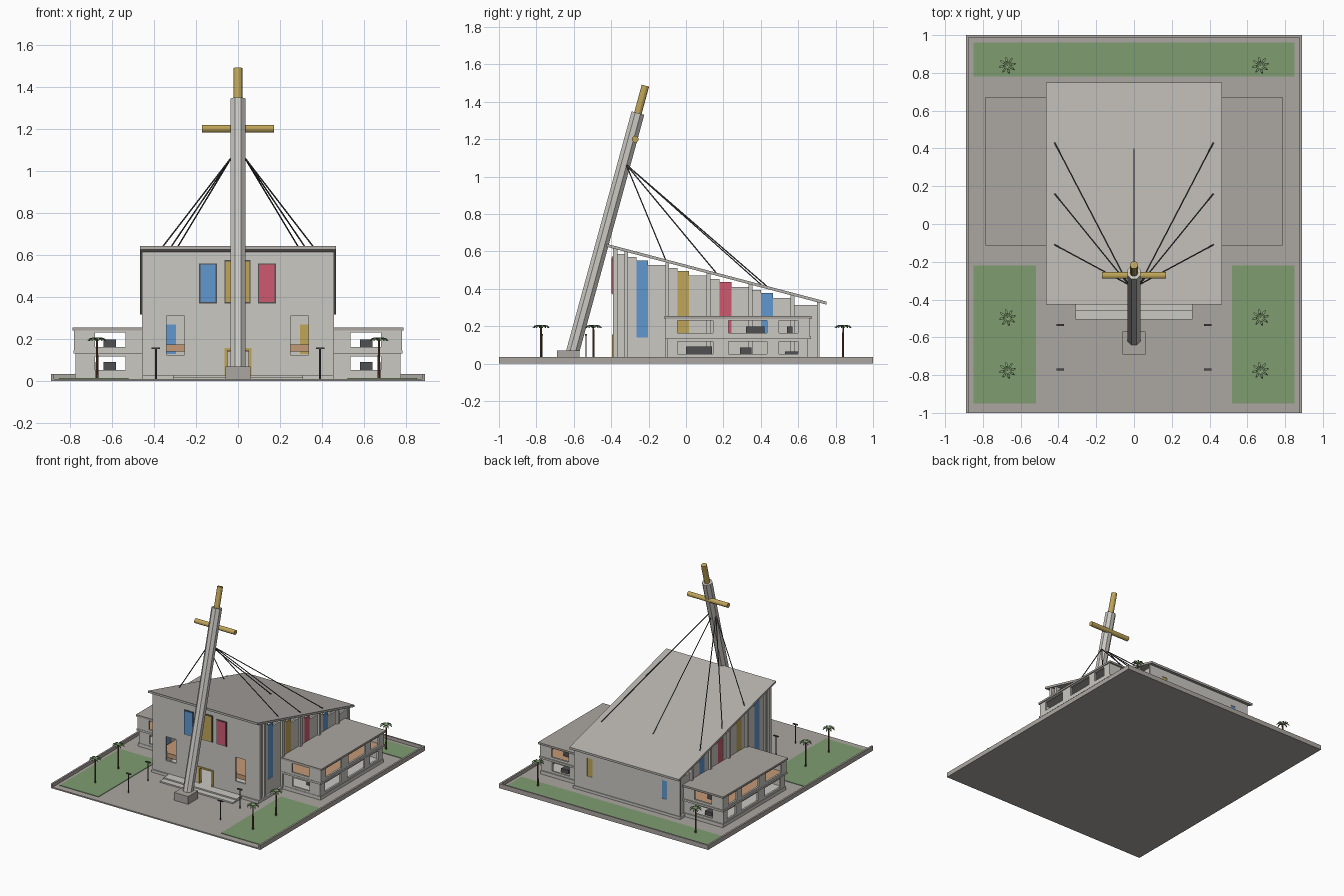
import bpy, bmesh, math
from mathutils import Vector, Matrix

cube = bpy.data.objects.get("Cube")
if cube:
    bpy.data.objects.remove(cube, do_unlink=True)


def material(name, *rgb):
    m = bpy.data.materials.new(name)
    m.use_nodes = True
    m.diffuse_color = (*rgb, 1)
    bsdf = m.node_tree.nodes["Principled BSDF"]
    bsdf.inputs["Base Color"].default_value = (*rgb, 1)
    bsdf.inputs["Roughness"].default_value = 0.8
    return m


WALL = material("pale concrete", .59, .58, .54)
GROUND = material("paving", .41, .38, .355)
ROOF = material("roof grey", .47, .45, .42)
GRASS = material("grass green", .21, .34, .16)
GOLD = material("gold", .53, .38, .1)
BLUE = material("blue glass", .12, .31, .62)
RED = material("red glass", .62, .1, .16)
WOOD = material("warm wood", .55, .32, .18)
DARK = material("dark metal", .08, .08, .085)
BARK = material("bark brown", .14, .07, .04)


def make(name, bm, mat):
    bmesh.ops.recalc_face_normals(bm, faces=bm.faces)
    me = bpy.data.meshes.new(name)
    bm.to_mesh(me)
    bm.free()
    me.materials.append(mat)
    ob = bpy.data.objects.new(name, me)
    bpy.context.collection.objects.link(ob)
    return ob


def box(name, x, y, z, mat):
    """Box from three (low, high) ranges."""
    bm = bmesh.new()
    bmesh.ops.create_cube(bm, size=1)
    for v in bm.verts:
        v.co = [lo + (c + .5) * (hi - lo) for c, (lo, hi) in zip(v.co, (x, y, z))]
    return make(name, bm, mat)


def rod(name, a, b, r, mat, sides=6, r2=None):
    """Straight prism between two points."""
    a, b = Vector(a), Vector(b)
    bm = bmesh.new()
    bmesh.ops.create_cone(bm, cap_ends=True, segments=sides, radius1=r,
                          radius2=r2 or r, depth=(b - a).length)
    turn = (b - a).to_track_quat('Z', 'Y').to_matrix().to_4x4()
    spin = Matrix.Rotation(math.pi / sides, 4, 'Z')
    bm.transform(Matrix.Translation((a + b) / 2) @ turn @ spin)
    return make(name, bm, mat)


def wall(name, axis, pos, u, v, holes=(), thick=.014, mat=WALL):
    """Upright wall at x or y = pos, with rectangular holes (u0, u1, v0, v1)."""
    us = sorted({*u, *(c for h in holes for c in h[:2])})
    vs = sorted({*v, *(c for h in holes for c in h[2:])})
    bm = bmesh.new()
    place = lambda p, q: (pos, p, q) if axis == 'x' else (p, pos, q)
    grid = {(p, q): bm.verts.new(place(p, q)) for p in us for q in vs}
    for p0, p1 in zip(us, us[1:]):
        for q0, q1 in zip(vs, vs[1:]):
            p, q = (p0 + p1) / 2, (q0 + q1) / 2
            if not any(h[0] < p < h[1] and h[2] < q < h[3] for h in holes):
                bm.faces.new([grid[k] for k in ((p0, q0), (p1, q0), (p1, q1), (p0, q1))])
    loose = [w for w in bm.verts if not w.link_faces]
    bmesh.ops.delete(bm, geom=loose, context='VERTS')
    ob = make(name, bm, mat)
    mod = ob.modifiers.new("thickness", 'SOLIDIFY')
    mod.thickness, mod.offset = thick, 0
    return ob


def span(s, a, b):
    """Mirror an x range to side s."""
    return tuple(sorted((s * a, s * b)))


def roof_z(y):
    return .64 - .263 * (y + .42)


# Site: paving, curbs, lawns
box("paving", (-.885, .885), (-1, 1), (0, .01), GROUND)
box("back_curb", (-.885, .885), (.988, 1), (0, .035), GROUND)
box("back_lawn", (-.85, .85), (.78, .96), (.01, .014), GRASS)
for s in (-1, 1):
    box("side_curb", span(s, .875, .889), (-1, 1), (0, .035), GROUND)
    box("front_lawn", span(s, .52, .85), (-.95, -.22), (.01, .014), GRASS)

# Hall: floor, steps, sloped roof
box("hall_floor", (-.455, .455), (-.4, .72), (.01, .03), WALL)
box("lower_step", (-.31, .31), (-.505, -.39), (.01, .02), WALL)
box("upper_step", (-.31, .31), (-.46, -.39), (.02, .03), WALL)
box("gallery_floor", (-.42, .42), (-.37, -.1), (.14, .175), WOOD)
roof = box("hall_roof", (-.465, .465), (-.425, .75), (-.016, 0), ROOF)
for v in roof.data.vertices:
    v.co.z += roof_z(v.co.y)

# Hall front wall with door, windows and three glass panels
door = (-.06, .06, .03, .155)
wall("front_wall", 'y', -.383, (-.45, .45), (.03, .615),
     [door, (-.34, -.255, .125, .31), (.25, .335, .125, .31)])
for x0, x1, top, mat in ((-.185, -.1, .56, BLUE), (-.065, .06, .575, GOLD), (.095, .18, .56, RED)):
    box("panel_frame", (x0, x1), (-.394, -.386), (.37, top), DARK)
    box("glass_panel", (x0 + .006, x1 - .006), (-.398, -.39), (.376, top - .006), mat)
for s in (-1, 1):
    box("door_jamb", span(s, .05, .064), (-.396, -.374), (.03, .155), GOLD)
box("door_lintel", (-.064, .064), (-.396, -.374), (.145, .157), GOLD)

# Hall back wall with two glass strips
back_holes = [(-.34, -.295, .13, .27), (.295, .34, .13, .27)]
wall("back_wall", 'y', .708, (-.45, .45), (.03, .335), back_holes)
for h, mat in zip(back_holes, (BLUE, GOLD)):
    box("back_glass", h[:2], (.706, .712), h[2:], mat)

# Hall sides: fins, stepped infill and tall glass strips
fins = (-.375, -.32, -.1, .12, .345, .57)
strips = ((-.265, .14, BLUE), (-.045, .165, GOLD), (.18, .165, RED), (.402, .165, BLUE))
for s in (-1, 1):
    for y in fins:
        fin = box("fin", span(s, .42, .456), (y - .01, y + .01), (.03, 1), WALL)
        for v in fin.data.vertices:
            if v.co.z > .5:
                v.co.z = roof_z(v.co.y) - .012
    infill = [(-.365, -.33), (.58, .71)]
    for fin_y, next_y, (y, low, mat) in zip(fins[1:], fins[2:] + (.57,), strips):
        infill += [(fin_y + .01, y), (y + .062, next_y - .01)]
        top = roof_z(y + .062) - .03
        box("side_glass", span(s, .43, .438), (y, y + .062), (low, top), mat)
        box("glass_sill", span(s, .426, .44), (y, y + .062), (.03, low), WALL)
    for y0, y1 in infill:
        box("side_infill", span(s, .426, .44), (y0, y1), (.03, roof_z(y1) - .03), WALL)

# Two-storey side wings
for s in (-1, 1):
    box("wing_floor", span(s, .44, .775), (-.105, .66), (.01, .036), WALL)
    box("wing_mid_slab", span(s, .44, .782), (-.113, .668), (.132, .146), WALL)
    box("wing_upper_floor", span(s, .45, .765), (-.09, .645), (.146, .149), WOOD)
    box("wing_roof", span(s, .44, .787), (-.115, .672), (.24, .254), GROUND)
    for z0, z1, w0, w1, grow in ((.036, .132, .052, .118, 0), (.146, .24, .163, .232, .008)):
        sides = [(-.045, .145, w0, w1), (.228, .432, w0, w1), (.497, .6, w0, w1)]
        wall("wing_side_wall", 'x', s * (.765 + grow), (-.1 - grow, .65 + grow), (z0, z1), sides)
        ends = [(*span(s, .535, .68), w0, w1)]
        for y in (-.095 - grow, .645 + grow):
            wall("wing_end_wall", 'y', y, span(s, .44, .77 + grow), (z0, z1), ends)
    # Furniture inside the wings
    for y0, y1, z, h in ((0, .14, .036, .055), (.29, .35, .036, .05), (.53, .6, .036, .03),
                         (.32, .42, .149, .05), (.54, .57, .149, .05)):
        box("cabinet", span(s, .58, .64), (y0, y1), (z, z + h), DARK)

# Leaning mast with cross and stay cables
foot, head = Vector((0, -.607, .06)), Vector((0, -.257, 1.34))
lean = (head - foot).normalized()
box("mast_base", (-.06, .06), (-.69, -.57), (.01, .07), GROUND)
rod("mast", foot, head, .038, WALL, 8)
rod("cross_top", head - lean * .02, head + lean * .152, .021, GOLD, 12)
rod("cross_arm", (-.17, -.272, 1.2), (.17, -.272, 1.2), .018, GOLD, 12)
for x, y in ((.42, .43), (.42, .16), (.42, -.11), (0, .4)):
    for s in ((-1, 1) if x else (1,)):
        rod("stay_cable", (s * (.03 if x else 0), -.32, 1.065), (s * x, y, roof_z(y)), .0035, DARK)


def palm(x, y):
    rod("palm_trunk", (x, y, .01), (x, y, .195), .007, BARK, 6, .005)
    bm = bmesh.new()
    profile = ((0, .195, .003), (.022, .207, .006), (.036, .203, .006), (.046, .192, .001))
    for i in range(8):
        a = math.tau * i / 8 + .2
        out, side = Vector((math.cos(a), math.sin(a), 0)), Vector((-math.sin(a), math.cos(a), 0))
        rows = []
        for r, z, w in profile:
            c = Vector((x, y, z)) + out * r
            rows.append([bm.verts.new(c + side * w), bm.verts.new(c - side * w)])
        for p, q in zip(rows, rows[1:]):
            bm.faces.new((p[0], p[1], q[1], q[0]))
    crown = make("palm_crown", bm, GRASS)
    crown.modifiers.new("thickness", 'SOLIDIFY').thickness = .003


# Palms and lamp posts
for s in (-1, 1):
    for y in (.84, -.495, -.775):
        palm(s * .67, y)
    for y in (-.535, -.77):
        rod("lamp_post", (s * .39, y, .01), (s * .39, y, .155), .004, DARK)
        box("lamp_head", span(s, .37, .41), (y - .006, y + .006), (.152, .159), DARK)
